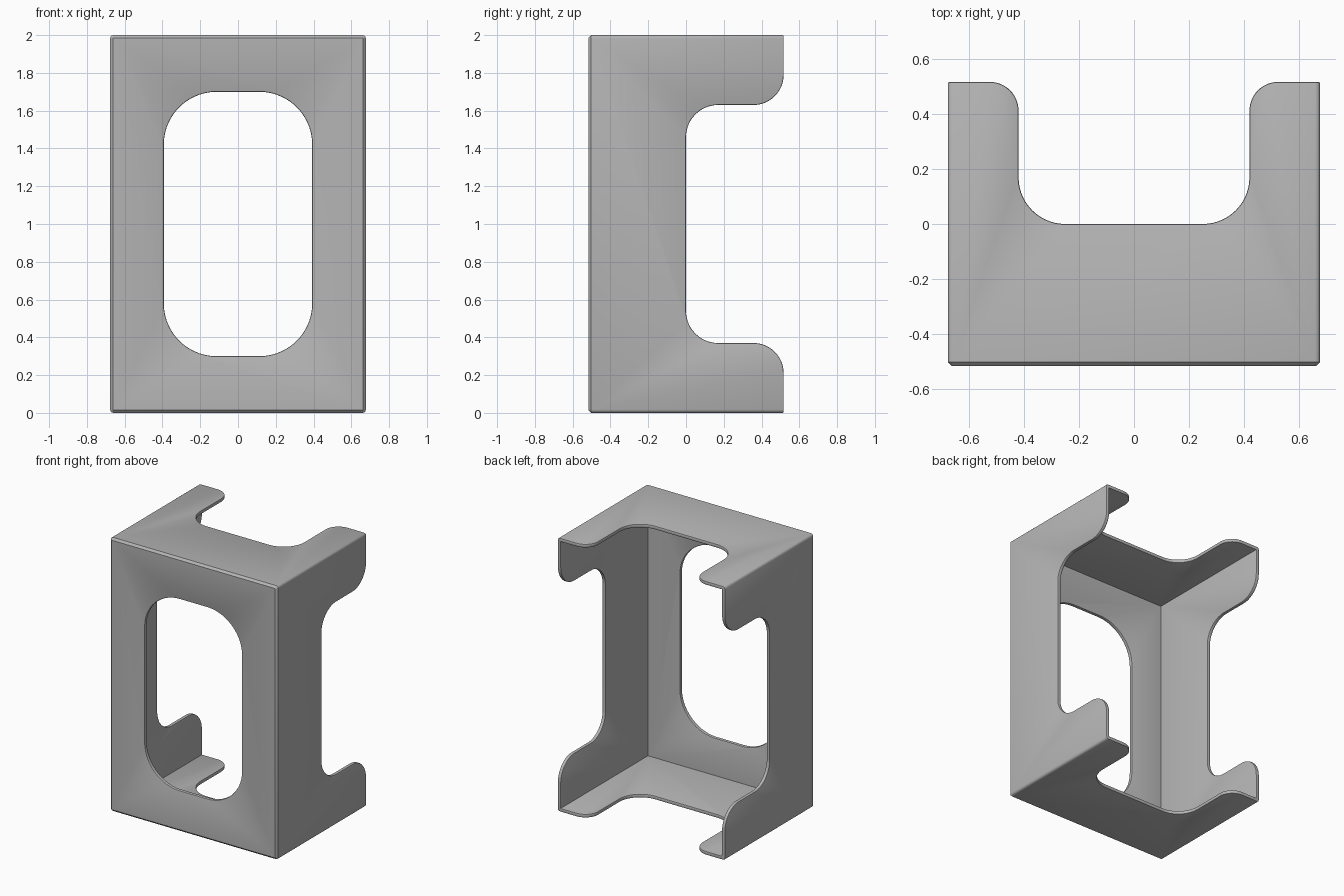
import bpy, bmesh
from math import sin, cos, pi, radians
from mathutils import Vector

W, D, H = 0.677, 0.517, 2.0      # half width, half depth, height
WALL = 0.026
RIM = 0.006

cube = bpy.data.objects.get("Cube")
if cube:
    bpy.data.objects.remove(cube, do_unlink=True)

grey = bpy.data.materials.new("plain grey")
grey.use_nodes = True
colour = (0.46, 0.46, 0.46, 1)
grey.diffuse_color = colour
grey.node_tree.nodes["Principled BSDF"].inputs["Base Color"].default_value = colour


def add_object(name, bm):
    bmesh.ops.recalc_face_normals(bm, faces=bm.faces[:])
    mesh = bpy.data.meshes.new(name)
    bm.to_mesh(mesh)
    bm.free()
    ob = bpy.data.objects.new(name, mesh)
    bpy.context.collection.objects.link(ob)
    return ob


def box(lo, hi):
    bm = bmesh.new()
    bmesh.ops.create_cube(bm, size=1)
    for v in bm.verts:
        v.co = [hi[i] if v.co[i] > 0 else lo[i] for i in range(3)]
    return bm


def arc(cx, cy, r, start, end, steps=14):
    angles = [radians(start + (end - start) * i / steps) for i in range(steps + 1)]
    return [(cx + r * cos(a), cy + r * sin(a)) for a in angles]


def prism(name, points, place, along):
    """Extrude a 2D outline, placed in space by a function, along a vector."""
    bm = bmesh.new()
    face = bm.faces.new([bm.verts.new(place(u, v)) for u, v in points])
    new = bmesh.ops.extrude_face_region(bm, geom=[face])["geom"]
    bmesh.ops.translate(bm, vec=Vector(along),
                        verts=[g for g in new if isinstance(g, bmesh.types.BMVert)])
    ob = add_object(name, bm)
    ob.hide_render = True
    return ob


def notch(half, inner, outer):
    """Outline of a back notch: rounded at its floor and flared at its mouth."""
    right = arc(half - inner, inner, inner, -90, 0)
    right += arc(half + outer, D - outer, outer, 180, 90)
    right.append((half + outer, D + 0.2))
    return right + [(-u, v) for u, v in reversed(right)]


# Outer block: rounded long edges, chamfered front edges
bm = box((-W, -D, 0), (W, D, H))
long_edges = [e for e in bm.edges if abs(e.verts[0].co.y - e.verts[1].co.y) > D]
bmesh.ops.bevel(bm, geom=long_edges, offset=0.018, segments=3, profile=0.5, affect='EDGES')
front_edges = [e for e in bm.edges if all(v.co.y < -D + 0.001 for v in e.verts)]
bmesh.ops.bevel(bm, geom=front_edges, offset=0.015, segments=1, affect='EDGES')
shell = add_object("open_back_housing", bm)

# Cutters: cavity, front window, side notches, top and bottom notches
cavity = add_object("cavity_cutter", box((-W + WALL, -D + WALL, WALL),
                                         (W - WALL, D + 0.3, H - WALL)))
r, wx, wz = 0.28, 0.393, 0.70
window_outline = []
for sx, sz, a in ((1, 1, 0), (-1, 1, 90), (-1, -1, 180), (1, -1, 270)):
    window_outline += arc(sx * (wx - r), sz * (wz - r), r, a, a + 90)
window = prism("window_cutter", window_outline,
               lambda u, v: (u, -D - 0.2, v + H / 2), (0, 0.4, 0))
sides = prism("side_notch_cutter", notch(0.63, 0.17, 0.16),
              lambda u, v: (-1, v, u + H / 2), (2, 0, 0))
ends = prism("end_notch_cutter", notch(0.42, 0.17, 0.105),
             lambda u, v: (u, v, -0.2), (0, 0, H + 0.4))
cutters = [cavity, window, sides, ends]
for cutter in cutters:
    mod = shell.modifiers.new(cutter.name, 'BOOLEAN')
    mod.operation = 'DIFFERENCE'
    mod.solver = 'EXACT'
    mod.object = cutter

bpy.context.view_layer.update()
graph = bpy.context.evaluated_depsgraph_get()
bm = bmesh.new()
bm.from_mesh(bpy.data.meshes.new_from_object(shell.evaluated_get(graph)))
shell.modifiers.clear()
for cutter in cutters:
    bpy.data.objects.remove(cutter, do_unlink=True)

# Soften only the sharp outward rims of the sheet
bmesh.ops.remove_doubles(bm, verts=bm.verts[:], dist=0.0001)
rims = [e for e in bm.edges
        if len(e.link_faces) == 2 and e.calc_face_angle_signed() > radians(60)]
bmesh.ops.bevel(bm, geom=rims, offset=RIM, segments=2, profile=0.5, affect='EDGES')
bm.to_mesh(shell.data)
bm.free()

shell.data.materials.clear()
shell.data.materials.append(grey)
for poly in shell.data.polygons:
    poly.material_index = 0
bpy.ops.object.select_all(action='DESELECT')
shell.select_set(True)
bpy.context.view_layer.objects.active = shell
bpy.ops.object.shade_smooth_by_angle(angle=radians(32))
